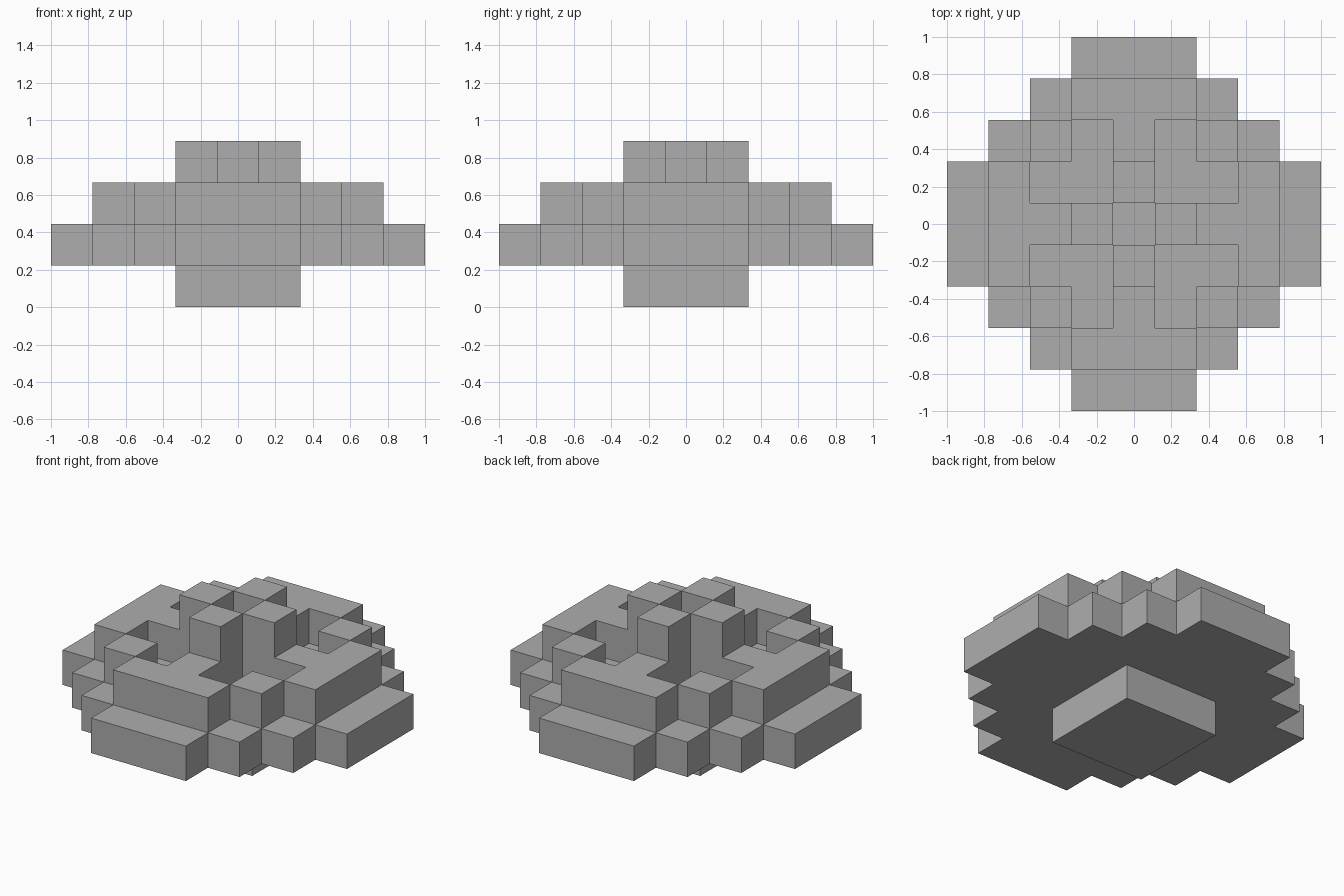
import bpy
import bmesh
from math import pi
from mathutils import Matrix

cube = bpy.data.objects.get("Cube")
if cube:
    bpy.data.objects.remove(cube, do_unlink=True)

UNIT = 2 / 9  # side of one block

grey = bpy.data.materials.new("plain grey")
grey.use_nodes = True
colour = (0.42, 0.42, 0.42, 1)
grey.diffuse_color = colour
grey.node_tree.nodes["Principled BSDF"].inputs["Base Color"].default_value = colour


def block_part(name, cells, level, height=1, turn=0):
    """Extrude a footprint of grid cells into one solid, turned about z."""
    bm = bmesh.new()
    for i, j in cells:
        corners = [(-.5, -.5), (.5, -.5), (.5, .5), (-.5, .5)]
        bm.faces.new([bm.verts.new(((i + u) * UNIT, (j + v) * UNIT, level * UNIT))
                      for u, v in corners])
    bmesh.ops.remove_doubles(bm, verts=bm.verts, dist=0.001)
    grown = bmesh.ops.extrude_face_region(bm, geom=bm.faces[:])["geom"]
    top = [g for g in grown if isinstance(g, bmesh.types.BMVert)]
    bmesh.ops.translate(bm, verts=top, vec=(0, 0, height * UNIT))
    bmesh.ops.recalc_face_normals(bm, faces=bm.faces)
    bmesh.ops.dissolve_limit(bm, angle_limit=0.01, verts=bm.verts, edges=bm.edges)
    bmesh.ops.transform(bm, matrix=Matrix.Rotation(turn, 4, 'Z'), verts=bm.verts)
    mesh = bpy.data.meshes.new(name)
    bm.to_mesh(mesh)
    bm.free()
    mesh.materials.append(grey)
    obj = bpy.data.objects.new(name, mesh)
    bpy.context.collection.objects.link(obj)


# Square foot and wide stepped tier
foot = [(i, j) for i in range(-1, 2) for j in range(-1, 2)]
reach = [4, 4, 3, 2, 1]  # half width of each row, from the middle out
tier = [(i, j) for j in range(-4, 5) for i in range(-4, 5) if abs(i) <= reach[abs(j)]]
block_part("foot", foot, 0)
block_part("stepped_tier", tier, 1)

# Four-fold upper parts: rim petals, corner blocks and the ring of posts
for side, k in zip(("front", "left", "back", "right"), range(4)):
    turn = k * pi / 2
    block_part(side + "_petal", [(-1, -3), (0, -3), (1, -3), (0, -2)], 2, 1, turn)
    block_part(side + "_corner_block", [(2, -2)], 2, 1, turn)
    block_part(side + "_centre_post", [(0, -1)], 2, 2, turn)
